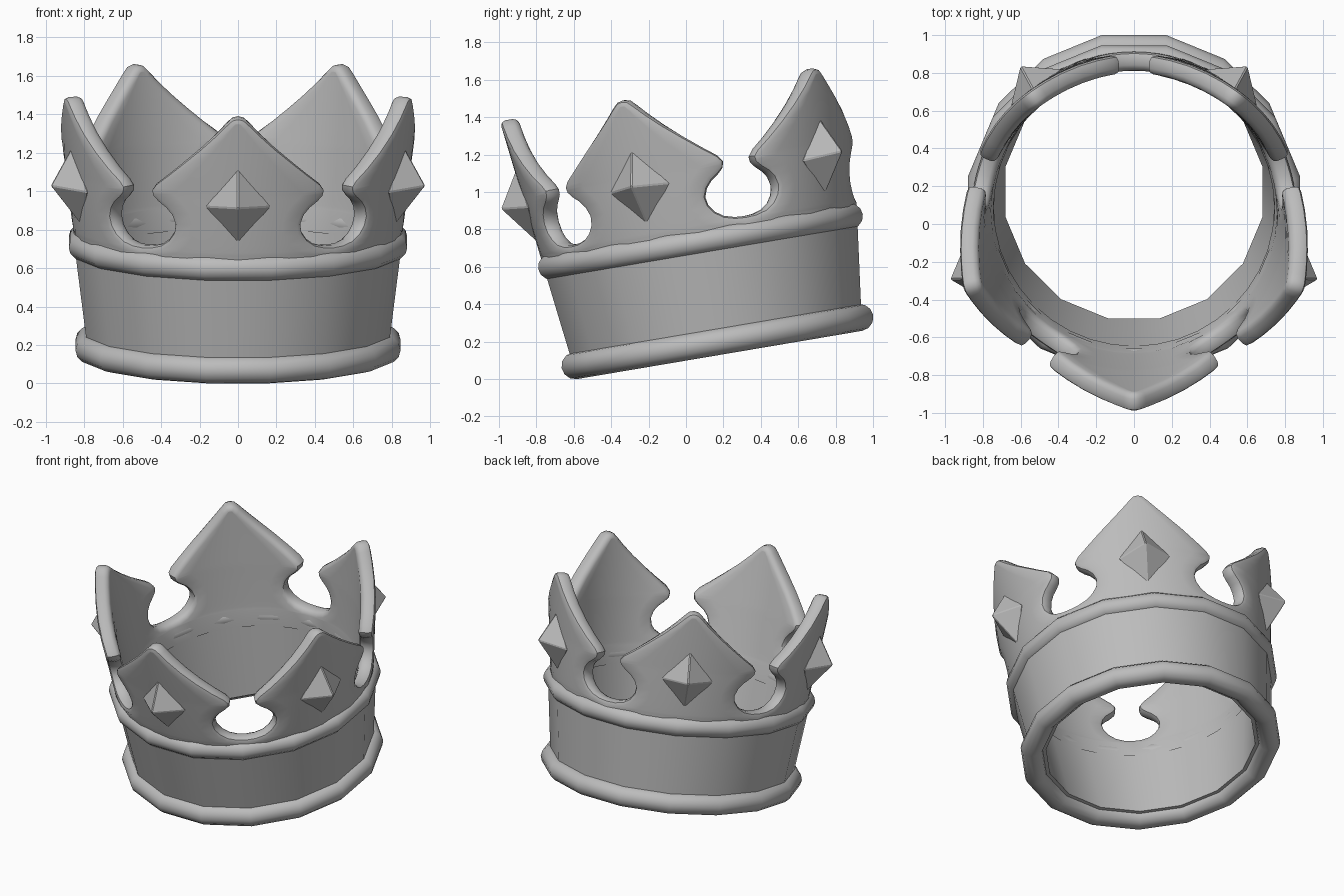
import bpy, bmesh
from math import sin, cos, pi, radians, hypot
from mathutils import Matrix, Vector

cube = bpy.data.objects.get("Cube")
if cube:
    bpy.data.objects.remove(cube, do_unlink=True)

# The whole crown leans forward
TILT = Matrix.Translation((0, 0.18, 0.129)) @ Matrix.Rotation(radians(9.6), 4, 'X')
THICK = 0.10
ROUND = 0.03

grey = bpy.data.materials.new("metal_grey")
grey.use_nodes = True
colour = (0.5, 0.5, 0.5, 1)
grey.diffuse_color = colour
grey.node_tree.nodes["Principled BSDF"].inputs["Base Color"].default_value = colour


def finish(bm, name, smooth=True):
    bmesh.ops.remove_doubles(bm, verts=bm.verts, dist=0.0005)
    bmesh.ops.recalc_face_normals(bm, faces=bm.faces)
    mesh = bpy.data.meshes.new(name)
    bm.to_mesh(mesh)
    bm.free()
    mesh.materials.append(grey)
    ob = bpy.data.objects.new(name, mesh)
    bpy.context.collection.objects.link(ob)
    ob.matrix_world = TILT
    if smooth:
        bpy.ops.object.select_all(action='DESELECT')
        ob.select_set(True)
        bpy.context.view_layer.objects.active = ob
        bpy.ops.object.shade_smooth_by_angle(angle=radians(40))
    return ob


def wall_radius(h):
    return 0.79 + 0.125 * (h - 0.14)


def polar(angle, r, h):
    # angle is measured from the front
    return Vector((r * sin(angle), -r * cos(angle), h))


def bridge(bm, a, b, closed=False):
    n = len(a)
    for i in range(n if closed else n - 1):
        j = (i + 1) % n
        bm.faces.new((a[i], a[j], b[j], b[i]))


def lathe(name, profile, sides=16):
    # Closed profile of (apothem, height), with a flat side at the front
    bm = bmesh.new()
    k = 1 / cos(pi / sides)
    rows = [[bm.verts.new(polar((i + 0.5) * 2 * pi / sides, r * k, h)) for r, h in profile]
            for i in range(sides)]
    for i in range(sides):
        bridge(bm, rows[i], rows[(i + 1) % sides], True)
    return finish(bm, name)


def tube(name, r, h, size):
    lathe(name, [(r + size * cos(a * pi / 6), h + size * sin(a * pi / 6)) for a in range(12)])


# Rims and plain band
tube("lower_rim", 0.773, 0.072, 0.072)
tube("upper_rim", 0.812, 0.615, 0.068)
lathe("band", [(wall_radius(h) - d, h) for h, d in
               ((0.06, 0), (0.62, 0), (0.62, THICK), (0.06, THICK))])

# Half outline of one point: (degrees from its middle, height), valley to tip
outline = [(36, .71), (32, .714), (28, .73), (25, .76), (23, .80), (22.4, .845),
           (23.5, .89), (25.5, .925), (28.2, .955), (30.2, .985), (30.6, 1.02),
           (28.8, 1.055), (24, 1.11), (18, 1.185), (12, 1.265), (7, 1.34),
           (4, 1.39), (2, 1.42), (0, 1.428)]
SCALE = 0.88
rim = [(radians(t) * SCALE, h) for t, h in outline]


def inset(i):
    x, h = rim[i]
    if i in (0, len(rim) - 1):
        return x, h - ROUND
    (x0, h0), (x1, h1) = rim[i - 1], rim[i + 1]
    length = hypot(x1 - x0, h1 - h0)
    return max(0, x - ROUND * (h1 - h0) / length), h + ROUND * (x1 - x0) / length


def make_points():
    bm = bmesh.new()
    cols = 8
    for spike in range(5):
        mid = spike * 2 * pi / 5

        def vert(x, h, depth):
            return bm.verts.new(polar(mid + x / SCALE, wall_radius(h) - depth, h))

        def sheet(q, h, depth):
            return [vert(q * (2 * c / cols - 1), h, depth) for c in range(cols + 1)]

        previous = None
        for i, (px, ph) in enumerate(rim):
            qx, qh = inset(i)
            # Rounded edge, from the outer face round to the inner face
            edge = []
            for depth, f in ((ROUND * .3, .7), (ROUND, 1),
                             (THICK - ROUND, 1), (THICK - ROUND * .3, .7)):
                edge.append((qx + (px - qx) * f, qh + (ph - qh) * f, depth))
            outer = sheet(qx, qh, 0)
            inner = sheet(qx, qh, THICK)
            loop = (outer + [vert(*e) for e in edge] + inner[::-1]
                    + [vert(-x, h, d) for x, h, d in reversed(edge)])
            if previous:
                bridge(bm, previous, loop, True)
            else:
                # Skirt that runs down into the band
                bridge(bm, sheet(qx, 0.56, 0), outer)
                bridge(bm, sheet(qx, 0.56, THICK), inner)
            previous = loop
    finish(bm, "crown_points")


make_points()


# Diamond studs, one on each point
def make_studs():
    names = ("front", "front_left", "back_left", "back_right", "front_right")
    for spike, name in enumerate(names):
        bm = bmesh.new()
        a = spike * 2 * pi / 5
        side = Vector((cos(a), sin(a), 0)) * 0.172
        base = polar(a, wall_radius(0.95) - 0.015, 0.95)
        corners = [bm.verts.new(p) for p in
                   (base + side, polar(a, wall_radius(1.17) - 0.015, 1.17),
                    base - side, polar(a, wall_radius(0.74) - 0.015, 0.74))]
        for r in (1.025, 0.83):
            peak = bm.verts.new(polar(a, r, 0.965))
            for i in range(4):
                bm.faces.new((corners[i], corners[(i + 1) % 4], peak))
        ob = finish(bm, name + "_stud", smooth=False)
        bevel = ob.modifiers.new("soft_edges", 'BEVEL')
        bevel.width = 0.006
        bevel.segments = 1


make_studs()
